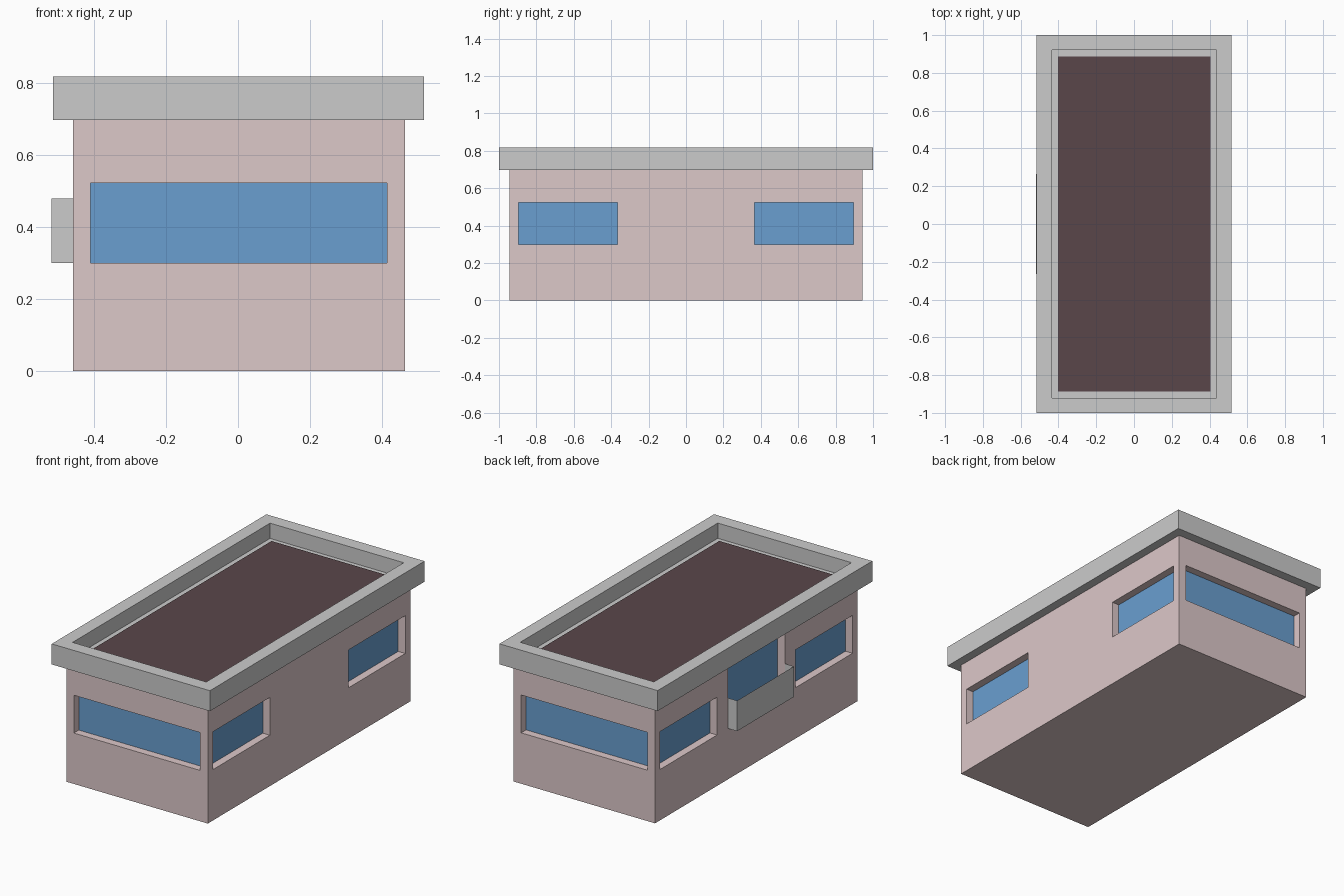
import bpy, bmesh
from mathutils import Vector

if "Cube" in bpy.data.objects:
    bpy.data.objects.remove(bpy.data.objects["Cube"])


def material(name, rgb):
    m = bpy.data.materials.new(name)
    m.diffuse_color = (*rgb, 1)
    m.use_nodes = True
    m.node_tree.nodes["Principled BSDF"].inputs["Base Color"].default_value = m.diffuse_color
    return m


def add_box(bm, x0, x1, y0, y1, z0, z1):
    verts = bmesh.ops.create_cube(bm, size=1)["verts"]
    for v in verts:
        v.co = Vector(((x0 + x1) / 2 + v.co.x * (x1 - x0),
                       (y0 + y1) / 2 + v.co.y * (y1 - y0),
                       (z0 + z1) / 2 + v.co.z * (z1 - z0)))


def finish(name, bm, mat=None):
    me = bpy.data.meshes.new(name)
    bm.normal_update()
    bm.to_mesh(me)
    bm.free()
    ob = bpy.data.objects.new(name, me)
    bpy.context.collection.objects.link(ob)
    if mat:
        me.materials.append(mat)
    return ob


def boxes(name, items, mat=None):
    bm = bmesh.new()
    for b in items:
        add_box(bm, *b)
    return finish(name, bm, mat)


plaster = material("plaster", (0.72, 0.578, 0.584))
glass = material("glass", (0.144, 0.347, 0.631))
decking = material("roof_decking", (0.102, 0.061, 0.068))

X0, X1, Y = -0.459, 0.464, 0.944      # outer wall faces
Z0, Z1, ZR, ZT = 0.30, 0.523, 0.698, 0.819
DEPTH = 0.048                         # window recess


# Openings as (wall, start, end, bottom, top)
openings = []
for wall in ("front", "back"):
    openings.append((wall, -0.41, 0.414, Z0, Z1))
for wall in ("left", "right"):
    openings.append((wall, -0.896, -0.366, Z0, Z1))
    openings.append((wall, 0.366, 0.896, Z0, Z1))
openings.append(("left", -0.265, 0.265, Z0, ZR + 0.02))   # balcony door


def slab(opening, d0, d1):
    """Box covering an opening between two depths behind the wall face."""
    wall, a, b, z0, z1 = opening
    return {"front": (a, b, -Y + d0, -Y + d1, z0, z1),
            "back": (a, b, Y - d1, Y - d0, z0, z1),
            "left": (X0 + d0, X0 + d1, a, b, z0, z1),
            "right": (X1 - d1, X1 - d0, a, b, z0, z1)}[wall]


# Walls with recesses cut in
walls = boxes("walls", [(X0, X1, -Y, Y, 0, ZR)], plaster)
cutter = boxes("window_cutter", [slab(o, -0.02, DEPTH) for o in openings])
cutter.hide_render = True
mod = walls.modifiers.new("recesses", "BOOLEAN")
mod.operation = "DIFFERENCE"
mod.solver = "EXACT"
mod.object = cutter
bpy.context.view_layer.objects.active = walls
bpy.ops.object.modifier_apply(modifier=mod.name)
bpy.data.objects.remove(cutter)

# Glass panes at the back of every recess
for i, (w, a, b, z0, z1) in enumerate(openings):
    pane = (w, a, b, z0, min(z1, ZR))
    boxes(f"{w}_glass_{i + 1}", [slab(pane, DEPTH - 0.002, DEPTH + 0.002)], glass)

# Overhanging roof with a sunken top
bm = bmesh.new()
add_box(bm, -0.515, 0.517, -1, 1, ZR, ZT)
bm.normal_update()
top = max(bm.faces, key=lambda f: f.calc_center_median().z)
bmesh.ops.inset_region(bm, faces=[top], thickness=0.113)
for v in top.verts:
    v.co.z -= 0.09
# keep a real vertical lip: inset first gives the rim, walls drop straight down
rim = {v: v.co.copy() for v in top.verts}
finish_z = ZT - 0.09
bm.free()

bm = bmesh.new()
add_box(bm, -0.515, 0.517, -1, 1, ZR, ZT)
bm.normal_update()
top = max(bm.faces, key=lambda f: f.calc_center_median().z)
bmesh.ops.inset_region(bm, faces=[top], thickness=0.113)
inner = bmesh.ops.extrude_discrete_faces(bm, faces=[top])["faces"][0]
for v in inner.verts:
    v.co.z = finish_z
finish("roof_parapet", bm)

boxes("roof_deck", [(-0.402, 0.404, -0.887, 0.887, ZR + 0.005, 0.735)], decking)

# Balcony: thin open tray in front of the door
bm = bmesh.new()
add_box(bm, -0.519, X0, -0.265, 0.265, Z0, 0.48)
bm.normal_update()
bmesh.ops.delete(bm, geom=[f for f in bm.faces if f.normal.z > 0.9 or f.normal.x > 0.9],
                 context="FACES_ONLY")
finish("balcony", bm)
